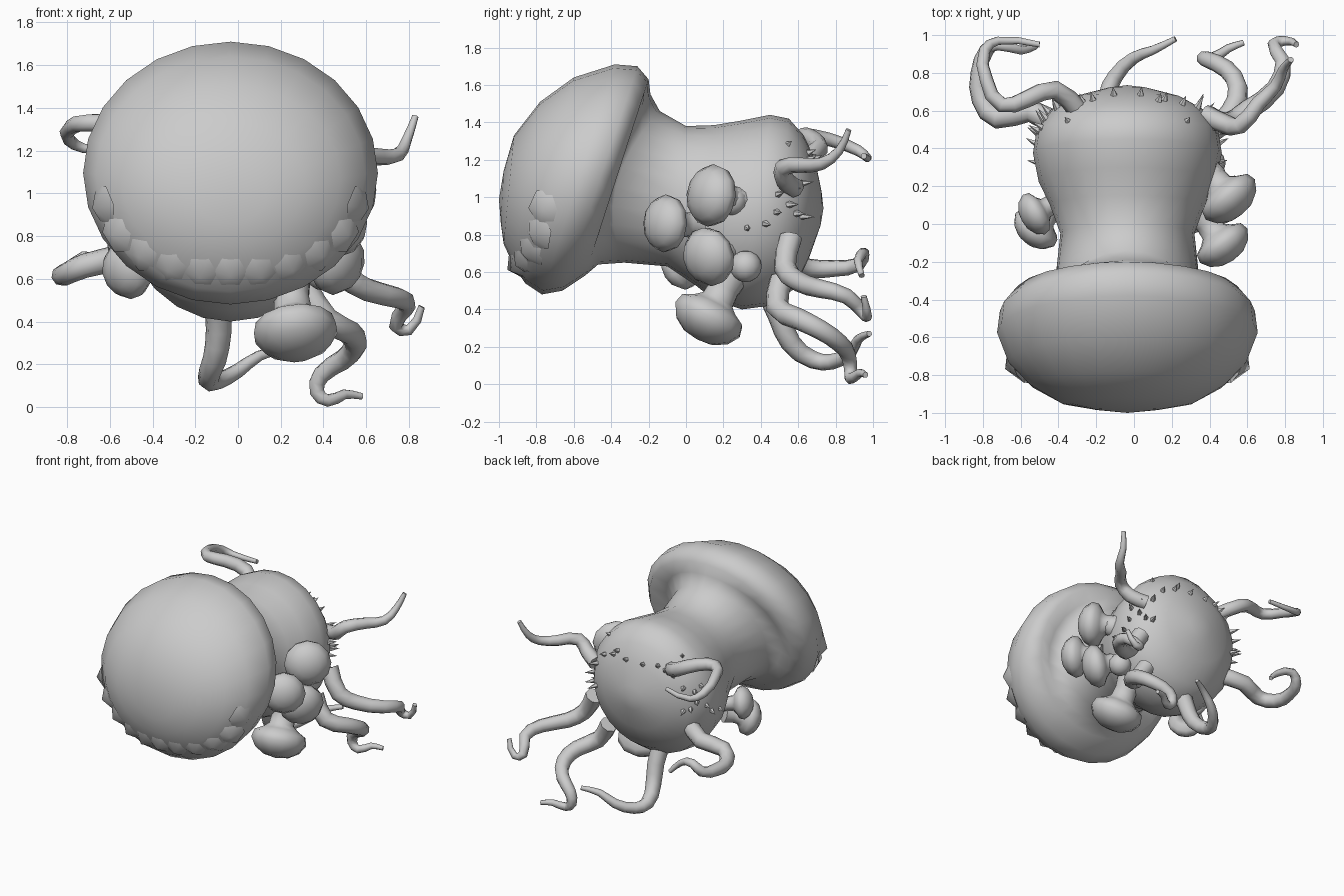
import bpy, bmesh, math
from mathutils import Vector

if "Cube" in bpy.data.objects:
    bpy.data.objects.remove(bpy.data.objects["Cube"])

grey = bpy.data.materials.new("plain_grey")
grey.diffuse_color = (0.6, 0.6, 0.6, 1)
grey.use_nodes = True
grey.node_tree.nodes["Principled BSDF"].inputs["Base Color"].default_value = grey.diffuse_color
CX = -0.035   # body sits slightly off centre
SIDES = 24


def finish(bm, name, angle=50):
    bmesh.ops.recalc_face_normals(bm, faces=bm.faces)
    me = bpy.data.meshes.new(name)
    bm.to_mesh(me)
    bm.free()
    ob = bpy.data.objects.new(name, me)
    bpy.context.collection.objects.link(ob)
    me.materials.append(grey)
    bpy.context.view_layer.objects.active = ob
    ob.select_set(True)
    bpy.ops.object.shade_smooth_by_angle(angle=math.radians(angle))
    ob.select_set(False)
    return ob


# Tilted rings of the body: top y, top z, bottom y, bottom z, half width, groove depth at the sides
RINGS = [
    (-.975, 1.14, -.99, .86, .17, 0), (-.92, 1.33, -.975, .75, .35, 0),
    (-.78, 1.51, -.92, .63, .515, 0), (-.60, 1.64, -.86, .54, .63, 0),
    (-.38, 1.71, -.77, .48, .69, 0), (-.26, 1.70, -.66, .50, .675, 0),
    (-.20, 1.63, -.54, .58, .60, 0), (-.19, 1.55, -.47, .64, .49, .09),
    (-.14, 1.46, -.33, .65, .39, .14), (0, 1.38, -.10, .63, .355, 0),
    (.15, 1.385, .05, .53, .41, 0), (.30, 1.41, .15, .45, .47, 0),
    (.45, 1.44, .30, .40, .50, 0), (.55, 1.42, .45, .42, .48, 0),
    (.63, 1.33, .58, .51, .405, 0), (.69, 1.20, .66, .68, .28, 0),
    (.725, 1.03, .72, .85, .10, 0)]


def surf(t, a):
    """Point on the body: t counts rings, a is the angle from the top towards +x."""
    i = min(int(t), len(RINGS) - 2)
    f = t - i
    yt, zt, yb, zb, w, g = [p + (q - p) * f for p, q in zip(RINGS[i], RINGS[i + 1])]
    c, s = math.cos(a), math.sin(a)
    return Vector((CX + w * s, (yt + yb) / 2 + c * (yt - yb) / 2 - g * s * s,
                   (zt + zb) / 2 + c * (zt - zb) / 2))


def normal(t, a):
    du = surf(t + .05, a) - surf(t - .05, a)
    dv = surf(t, a + .05) - surf(t, a - .05)
    return dv.cross(du).normalized()


# Cap, stem and swollen base as one lofted skin
bm = bmesh.new()
loops = [[bm.verts.new(surf(i, math.tau * k / SIDES)) for k in range(SIDES)]
         for i in range(len(RINGS))]
for r, s in zip(loops, loops[1:]):
    for k in range(SIDES):
        n = (k + 1) % SIDES
        bm.faces.new((r[k], r[n], s[n], s[k]))
for loop, tip in ((loops[0], (CX, -1.0, .99)), (loops[-1], (CX, .735, .94))):
    v = bm.verts.new(tip)
    for k in range(SIDES):
        bm.faces.new((loop[k], loop[(k + 1) % SIDES], v))
finish(bm, "cap_and_stem", 70)


def spikes(name, spots, radius, height, sides, lean=0, angle=30):
    """Small cones standing on the body surface, tips leaning towards +y."""
    bm = bmesh.new()
    for t, deg in spots:
        a = math.radians(deg)
        p, n = surf(t, a), normal(t, a)
        if n.dot(p - Vector((CX, p.y * .8, .95))) < 0:
            n = -n
        base = p - n * .025
        rot = n.to_track_quat('Z', 'Y')
        ring = [bm.verts.new(base + rot @ Vector((radius * math.cos(math.tau * k / sides),
                                                  radius * math.sin(math.tau * k / sides), 0)))
                for k in range(sides)]
        tip = bm.verts.new(p + n * height + Vector((0, lean, 0)))
        for k in range(sides):
            bm.faces.new((ring[k], ring[(k + 1) % sides], tip))
        bm.faces.new(ring[::-1])
    return finish(bm, name, angle)


# Blunt thorns blended into the lower front of the cap
spikes("cap_thorns", [(2.0 + 1.1 * abs(k - 5) / 5, 106 + k * 14.8) for k in range(11)],
       .11, .04, 6, 0, 70)
# Clusters of little spikes around the tentacle roots
cluster = [(12.9, 72), (14, 68), (13.4, 85), (13.8, 91), (14.2, 94), (12.8, 90), (12.4, 97),
           (11.7, 100), (12.8, 79), (13.4, 75)]
spikes("base_spikes", cluster + [(t, -a) for t, a in cluster], .026, .05, 5, .03)
spikes("rear_spikes", [(14.5, 35), (14.4, 28), (14.9, 14), (14.9, -14), (14.5, -32), (14.4, -42),
                       (14.2, 50), (14.2, -52)], .028, .05, 5)
spikes("top_studs", [(13.1, 42), (13.1, -42)], .028, .03, 4)


def lathe_mushroom(name, centre, axis, r):
    """Small button mushroom: flattened cap on a flared stem sunk into the body."""
    prof = [(.0, .60), (.45, .53), (.8, .32), (1, 0), (.93, -.28), (.62, -.45),
            (.45, -.6), (.42, -.95), (.5, -1.4), (0, -1.45)]
    rot = Vector(axis).to_track_quat('Z', 'Y')
    n = 12
    bm = bmesh.new()
    rows = []
    for pr, pz in prof:
        m = 1 if pr == 0 else n
        rows.append([bm.verts.new(Vector(centre) + rot @ (Vector((
            pr * math.cos(math.tau * k / n), pr * math.sin(math.tau * k / n), pz)) * r))
            for k in range(m)])
    for a, b in zip(rows, rows[1:]):
        for k in range(n):
            q = [a[k % len(a)], a[(k + 1) % len(a)], b[(k + 1) % len(b)], b[k % len(b)]]
            bm.faces.new(list(dict.fromkeys(q)))
    finish(bm, name, 60)


lathe_mushroom("side_mushroom_upper", (.51, .13, 1.01), (.62, -.75, .12), .168)
lathe_mushroom("side_mushroom_front", (.475, -.115, .86), (.58, -.8, .05), .155)
lathe_mushroom("side_mushroom_lower", (.47, .115, .68), (.7, -.6, -.2), .16)
lathe_mushroom("under_mushroom", (.27, .115, .345), (.1, -.45, -.85), .2)
lathe_mushroom("left_mushroom_upper", (-.53, .05, .78), (-.8, -.45, .1), .12)
lathe_mushroom("left_mushroom_lower", (-.525, -.03, .635), (-.6, -.7, -.25), .135)

# Round buds beside the mushrooms
for name, spot, r in (("side_bud_lower", (.40, .32, .63), .085), ("side_bud_upper", (.41, .25, .98), .08)):
    bm = bmesh.new()
    bmesh.ops.create_uvsphere(bm, u_segments=12, v_segments=8, radius=r)
    bmesh.ops.translate(bm, verts=bm.verts, vec=spot)
    finish(bm, name, 60)


def tentacle(name, pts, r0=.064, r1=.016):
    """Tapering tube through the given points."""
    cu = bpy.data.curves.new(name, 'CURVE')
    cu.dimensions = '3D'
    cu.bevel_depth = 1
    cu.bevel_resolution = 2
    cu.resolution_u = 2
    cu.use_fill_caps = True
    sp = cu.splines.new('BEZIER')
    sp.bezier_points.add(len(pts) - 1)
    for i, (bp, p) in enumerate(zip(sp.bezier_points, pts)):
        bp.co = p
        bp.handle_left_type = bp.handle_right_type = 'AUTO'
        bp.radius = r0 + (r1 - r0) * (i / (len(pts) - 1)) ** 1.4
    ob = bpy.data.objects.new(name, cu)
    bpy.context.collection.objects.link(ob)
    cu.materials.append(grey)
    bpy.context.view_layer.objects.active = ob
    ob.select_set(True)
    bpy.ops.object.convert(target='MESH')
    bpy.ops.object.shade_smooth_by_angle(angle=math.radians(60))
    bpy.context.object.select_set(False)


tentacle("tentacle_upper_right", [(.37, .58, 1.05), (.48, .53, 1.09), (.56, .52, 1.16), (.66, .64, 1.17),
                                  (.75, .73, 1.18), (.79, .82, 1.25), (.83, .87, 1.36)], .055)
tentacle("tentacle_mid_right", [(.40, .56, .78), (.5, .53, .62), (.60, .6, .55), (.75, .72, .51),
                                (.79, .86, .47), (.74, .95, .38), (.8, .97, .36), (.86, .95, .47)])
tentacle("tentacle_low_right", [(.31, .51, .56), (.41, .49, .41), (.52, .6, .35), (.55, .72, .29),
                                (.49, .82, .22), (.39, .87, .15), (.37, .88, .07), (.42, .88, .03),
                                (.5, .93, .06), (.58, .96, .05)])
tentacle("tentacle_bottom", [(-.1, .44, .5), (-.09, .5, .36), (-.11, .56, .22), (-.14, .68, .13),
                             (-.1, .78, .12), (0, .88, .17), (.1, .92, .24), (.22, .98, .27)])
tentacle("tentacle_low_left", [(-.36, .48, .76), (-.55, .6, .7), (-.72, .56, .66), (-.81, .66, .62),
                               (-.82, .8, .62), (-.78, .92, .64), (-.72, .95, .7), (-.6, .92, .66),
                               (-.52, .94, .58)])
tentacle("tentacle_upper_left", [(-.28, .58, 1.18), (-.42, .71, 1.26), (-.57, .66, 1.32),
                                 (-.7, .63, 1.33), (-.78, .76, 1.31), (-.79, .92, 1.25),
                                 (-.72, .97, 1.21), (-.5, .95, 1.22)], .054)
